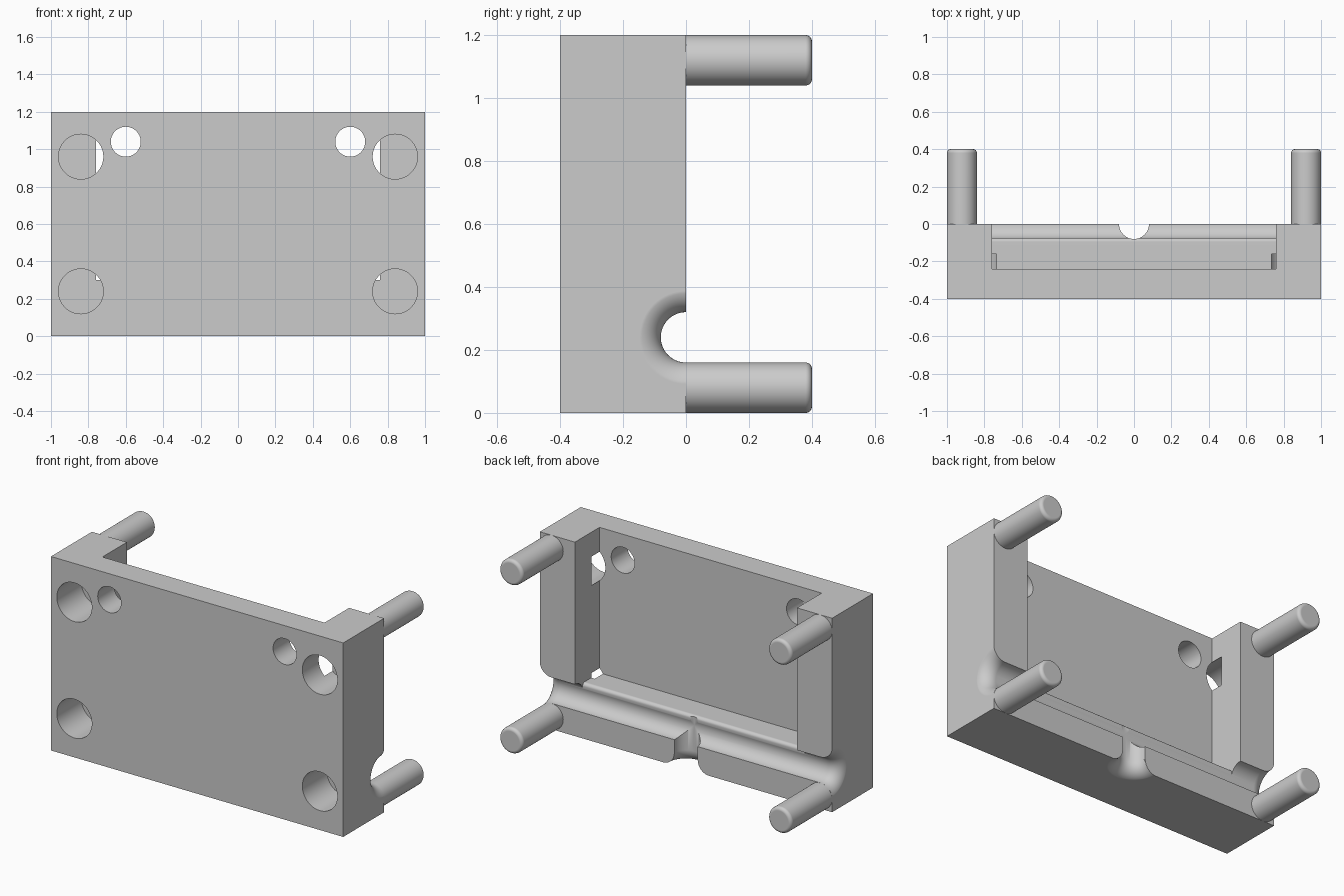
import bpy, bmesh, math
from mathutils import Matrix, Vector

if "Cube" in bpy.data.objects:
    bpy.data.objects.remove(bpy.data.objects["Cube"], do_unlink=True)

grey = bpy.data.materials.new("plain_grey")
grey.use_nodes = True
grey.diffuse_color = (0.6, 0.6, 0.6, 1)
grey.node_tree.nodes["Principled BSDF"].inputs["Base Color"].default_value = grey.diffuse_color

ALONG = {"x": Matrix.Rotation(math.pi / 2, 4, "Y"),
         "y": Matrix.Rotation(-math.pi / 2, 4, "X"),
         "z": Matrix.Identity(4)}


def finish(bm, name):
    bmesh.ops.recalc_face_normals(bm, faces=bm.faces)
    mesh = bpy.data.meshes.new(name)
    bm.to_mesh(mesh)
    bm.free()
    mesh.materials.append(grey)
    obj = bpy.data.objects.new(name, mesh)
    bpy.context.collection.objects.link(obj)
    return obj


def lathe(name, profile, axis, origin=(0, 0, 0), sides=64):
    """Solid of revolution from (radius, distance along axis) pairs."""
    bm = bmesh.new()
    rings = []
    for r, t in profile:
        angles = [2 * math.pi * i / sides for i in range(sides)]
        rings.append([bm.verts.new((r * math.cos(a), r * math.sin(a), t)) for a in angles])
    for low, high in zip(rings, rings[1:]):
        for i in range(sides):
            j = (i + 1) % sides
            bm.faces.new((low[i], low[j], high[j], high[i]))
    bm.faces.new(rings[0])
    bm.faces.new(rings[-1])
    bm.transform(Matrix.Translation(Vector(origin)) @ ALONG[axis])
    return finish(bm, name)


def prism(name, outline, half_width):
    """Extrude a (y, z) outline across x."""
    bm = bmesh.new()
    face = bm.faces.new([bm.verts.new((-half_width, y, z)) for y, z in outline])
    new = bmesh.ops.extrude_face_region(bm, geom=[face])["geom"]
    verts = [v for v in new if isinstance(v, bmesh.types.BMVert)]
    bmesh.ops.translate(bm, verts=verts, vec=(2 * half_width, 0, 0))
    return finish(bm, name)


def arc(cx, cy, r, start, end, steps=8):
    angles = [math.radians(start + (end - start) * i / steps) for i in range(steps + 1)]
    return [(cx + r * math.cos(a), cy + r * math.sin(a)) for a in angles]


def smooth(obj):
    bpy.ops.object.select_all(action="DESELECT")
    obj.select_set(True)
    bpy.context.view_layer.objects.active = obj
    bpy.ops.object.shade_smooth_by_angle(angle=math.radians(30))


# Main block
body = prism("body_block", [(-0.4, 0), (0, 0), (0, 1.2), (-0.4, 1.2)], 1)

# Open pocket with a rounded floor edge
edge = arc(-0.095, 0.28, 0.02, 90, 0)
cutters = [prism("pocket_cutter", [(-0.24, 1.3), (-0.24, 0.3)] + edge
                 + [(-0.075, 0.24), (0.1, 0.24), (0.1, 1.3)], 0.76)]

# Grooves with flared mouths: one across the back, one down the middle
flare = arc(0.16, 0.921, 0.08, 180, 90, 12) + [(0.16, 1.1)]
mirrored = [(r, -t) for r, t in reversed(flare)]
cutters.append(lathe("cross_groove_cutter", mirrored + flare, "x", (0, 0, 0.24)))
down = [(r, t + 0.92) for r, t in mirrored] + [(0.08, 0.5)]
down = [(r, t + 0.08) for r, t in down[:-1]] + down[-1:]
cutters.append(lathe("drain_groove_cutter", down, "z"))

# Blind front holes and small through holes
for x in (-1, 1):
    for z in (0.24, 0.96):
        cutters.append(lathe("front_hole_cutter", [(0.12, -0.5), (0.12, -0.16)],
                             "y", (x * 0.84, 0, z)))
    cutters.append(lathe("through_hole_cutter", [(0.08, -0.5), (0.08, -0.1)],
                         "y", (x * 0.6, 0, 1.04)))

bpy.context.view_layer.objects.active = body
for cutter in cutters:
    cutter.hide_render = True
    mod = body.modifiers.new("cut", "BOOLEAN")
    mod.operation = "DIFFERENCE"
    mod.solver = "EXACT"
    mod.object = cutter
    bpy.ops.object.modifier_apply(modifier=mod.name)
    bpy.data.objects.remove(cutter, do_unlink=True)
smooth(body)
weighted = body.modifiers.new("weighted_normals", "WEIGHTED_NORMAL")
weighted.keep_sharp = True

# Four rounded pegs on the back
peg_profile = [(0.08, 0)] + arc(0.06, 0.38, 0.02, 0, 90)
for side, x in (("left", 0.92), ("right", -0.92)):
    for level, z in (("lower", 0.08), ("upper", 1.12)):
        peg = lathe(f"{level}_{side}_peg", peg_profile, "y", (x, 0, z), 48)
        smooth(peg)
        peg.modifiers.new("weighted_normals", "WEIGHTED_NORMAL").keep_sharp = True
